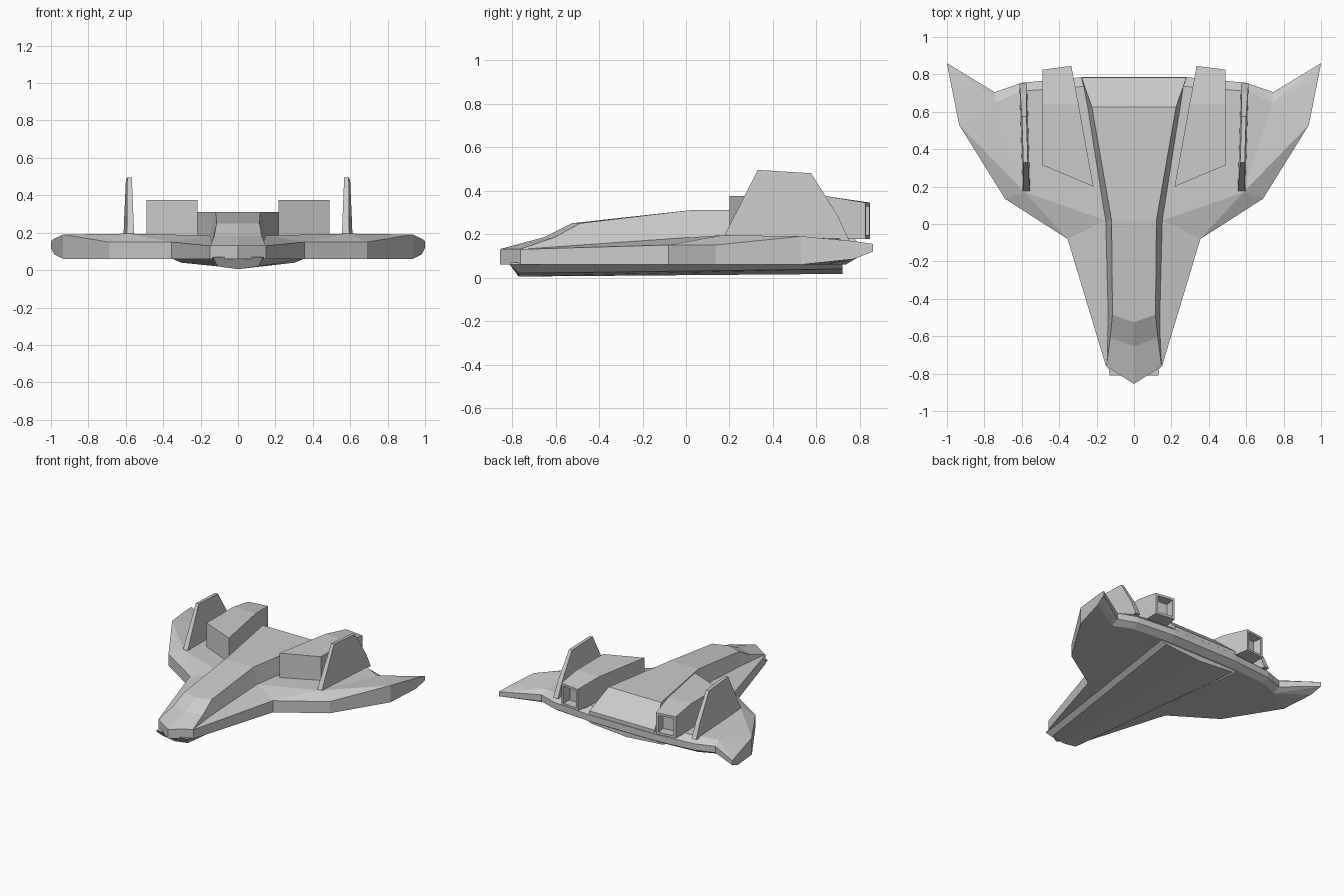
import bpy, bmesh

if "Cube" in bpy.data.objects:
    bpy.data.objects.remove(bpy.data.objects["Cube"])


def make(name, verts, faces, mirror=False, recess=None):
    """Mesh object from points and faces, optional recessed face and mirror across x."""
    me = bpy.data.meshes.new(name)
    bm = bmesh.new()
    vs = [bm.verts.new(v) for v in verts]
    fs = [bm.faces.new([vs[i] for i in f]) for f in faces]
    bmesh.ops.recalc_face_normals(bm, faces=bm.faces)
    if recess is not None:
        bmesh.ops.inset_individual(bm, faces=[fs[recess]], thickness=0.025)
        bmesh.ops.inset_individual(bm, faces=[fs[recess]], thickness=0.002, depth=-0.07)
    bm.to_mesh(me)
    bm.free()
    ob = bpy.data.objects.new(name, me)
    bpy.context.collection.objects.link(ob)
    if mirror:
        m = ob.modifiers.new("mirror", 'MIRROR')
        m.use_clip = True
        m.merge_threshold = 0.0005
    return ob


def loft(name, rings, **kw):
    """Join closed rings of equal size and cap both ends (last face = rear cap)."""
    n = len(rings[0])
    verts = [p for r in rings for p in r]
    faces = [(k * n + i, k * n + (i + 1) % n, (k + 1) * n + (i + 1) % n, (k + 1) * n + i)
             for k in range(len(rings) - 1) for i in range(n)]
    last = (len(rings) - 1) * n
    faces += [tuple(range(n)), tuple(range(last, last + n))]
    return make(name, verts, faces, **kw)


# wing plate, right half: outline as x, y, top z, bottom z
outline = [(0, -.855, .13, .06), (.15, -.76, .13, .06), (.355, -.08, .15, .06),
           (.69, .135, .15, .06), (.935, .53, .19, .06), (.983, .77, .168, .085),
           (1, .86, .155, .12), (.745, .705, .14, .09), (.6, .755, .14, .09),
           (.28, .785, .14, .09), (0, .785, .14, .09)]
ridge = [(.74, .65, .168), (.6, .71, .18), (.28, .735, .185), (0, .735, .185)]
crown = [(.585, .17, .195), (.155, .02, .185), (0, .02, .185)]
N = len(outline)
verts = [(x, y, t) for x, y, t, b in outline] + [(x, y, b) for x, y, t, b in outline]
R = len(verts)
verts += ridge
L = len(verts)
verts += [(x, y, .06) for x, y, z in ridge]
A = len(verts)
verts += crown
B, C = A + 1, A + 2
faces = [(i, i + 1, N + i + 1, N + i) for i in range(N - 1)]
faces += [(0, 1, B, C), (1, 2, B), (2, A, B), (2, 3, A), (3, 4, A), (4, R, A),
          (A, R, R + 1), (A, R + 1, R + 2, B), (B, R + 2, R + 3, C)]
faces += [(N, N + 1, N + 2, N + 3, N + 4, L, L + 1, L + 2, L + 3)]
for base, o in ((R, 0), (L, N)):
    faces += [(o + 4, o + 5, base), (o + 5, o + 6, base), (o + 6, o + 7, base)]
    faces += [(base + i, o + 7 + i, o + 8 + i, base + i + 1) for i in range(3)]
make("wing_plate", verts, faces, mirror=True)

# raised fuselage: centre y, edge y, top half width, top z, base half width, base z
rings = []
for yc, ye, w, z, wb, zb in [(-.853, -.76, .147, .132, .149, .11),
                             (-.655, -.605, .127, .185, .145, .125),
                             (-.525, -.485, .115, .25, .143, .13),
                             (.02, .02, .12, .31, .155, .17),
                             (.625, .625, .225, .31, .25, .17),
                             (.783, .783, .28, .17, .282, .12)]:
    rings.append([(-wb, ye, zb), (-w, ye, z), (0, yc, z), (w, ye, z), (wb, ye, zb), (0, yc, zb)])
loft("fuselage_spine", rings)

# shallow keel under the hull: y top, y bottom, half widths, edge z, centre z
rings = []
for yt, yb, w, wl, ze, zc in [(-.81, -.77, .13, .11, .02, .005), (.72, .72, .35, .305, .04, .017)]:
    rings.append([(-w, yt, .07), (-w, yt, .06), (-wl, yb, ze), (0, yb, zc),
                  (wl, yb, ze), (w, yt, .06), (w, yt, .07)])
loft("belly_keel", rings)

# engine boxes with recessed nozzles: inner x, y, outer x, y, top z
rings = []
for xi, yi, xo, yo, z in [(.217, .2, .49, .315, .375), (.297, .64, .49, .64, .375),
                          (.335, .845, .49, .825, .345)]:
    rings.append([(xi, yi, .178), (xo, yo, .178), (xo, yo, z), (xi, yi, z)])
loft("engine_box", rings, mirror=True, recess=9)

# tail fins: side profile swept into a thin, slightly toed-out slab
profile = [(.17, .18), (.18, .2), (.33, .495), (.575, .48), (.70, .28), (.75, .17)]
rings = []
for s in (-1, 1):
    rings.append([(.575 + .03 * (y - .17) + s * (.02 - .025 * (z - .18)), y, z) for y, z in profile])
loft("tail_fin", rings, mirror=True)
